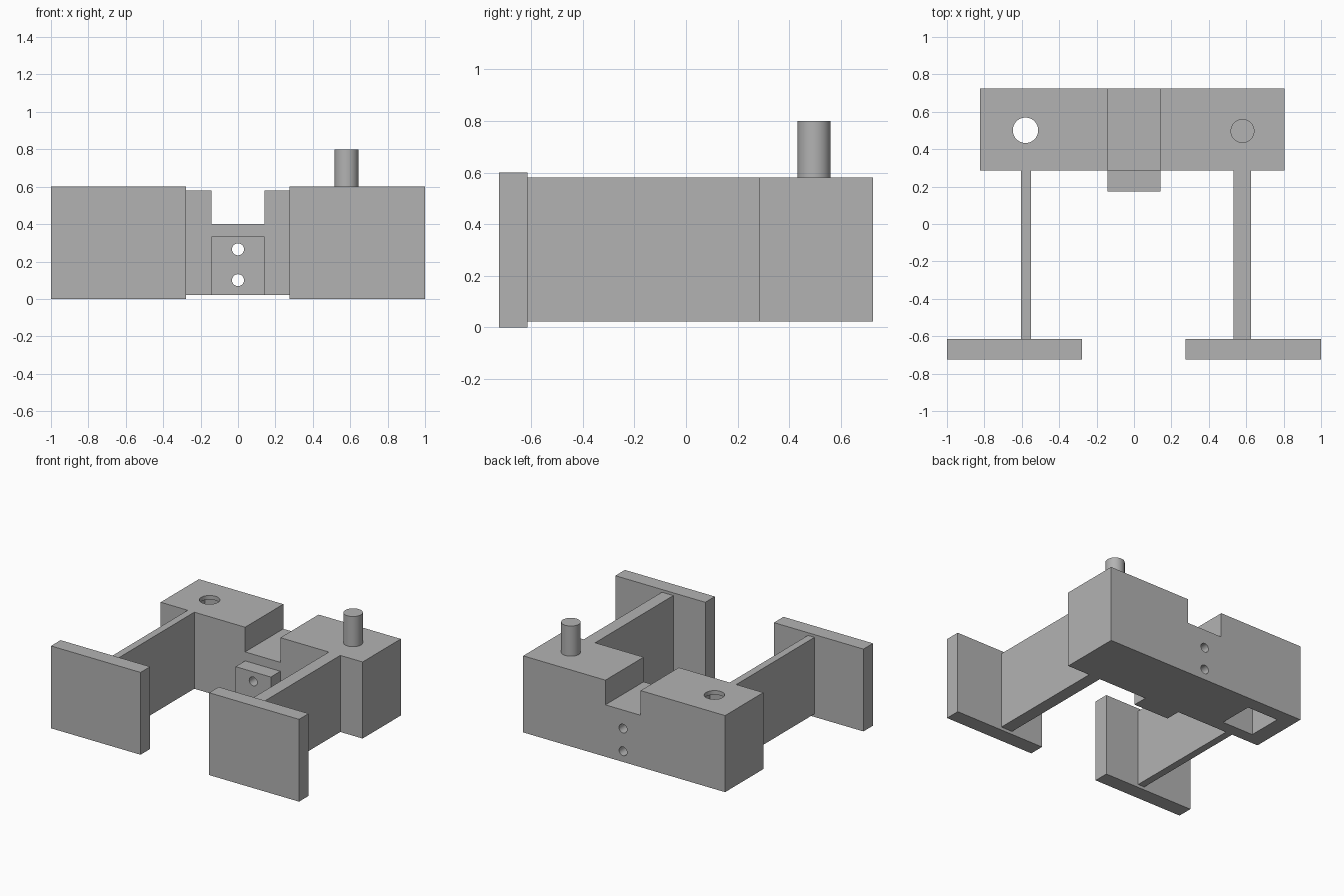
import bpy
import bmesh
import math
from mathutils import Matrix, Vector

if "Cube" in bpy.data.objects:
    bpy.data.objects.remove(bpy.data.objects["Cube"], do_unlink=True)

grey = bpy.data.materials.new("plain grey")
grey.use_nodes = True
colour = (0.45, 0.45, 0.45, 1)
grey.diffuse_color = colour
grey.node_tree.nodes["Principled BSDF"].inputs["Base Color"].default_value = colour


def finish(bm, name):
    bmesh.ops.recalc_face_normals(bm, faces=bm.faces)
    mesh = bpy.data.meshes.new(name)
    bm.to_mesh(mesh)
    bm.free()
    mesh.materials.append(grey)
    obj = bpy.data.objects.new(name, mesh)
    bpy.context.collection.objects.link(obj)
    return obj


def box(name, x, y, z):
    """Box from (min, max) ranges on each axis."""
    bm = bmesh.new()
    bmesh.ops.create_cube(bm, size=1)
    for v in bm.verts:
        v.co = Vector([(r[0] + r[1]) / 2 + c * (r[1] - r[0])
                       for r, c in zip((x, y, z), v.co)])
    return finish(bm, name)


def cylinder(name, centre, radius, length, along_y=False):
    bm = bmesh.new()
    turn = Matrix.Rotation(math.pi / 2 if along_y else 0, 4, 'X')
    bmesh.ops.create_cone(bm, cap_ends=True, segments=48, radius1=radius,
                          radius2=radius, depth=length,
                          matrix=Matrix.Translation(centre) @ turn)
    return finish(bm, name)


def prism_y(name, profile, y0, y1):
    """Extrude an (x, z) profile along y."""
    bm = bmesh.new()
    face = bm.faces.new([bm.verts.new((x, y0, z)) for x, z in profile])
    new = bmesh.ops.extrude_face_region(bm, geom=[face])["geom"]
    bmesh.ops.translate(bm, vec=(0, y1 - y0, 0),
                        verts=[g for g in new if isinstance(g, bmesh.types.BMVert)])
    return finish(bm, name)


def cut(target, cutters):
    """Subtract the cutters, bake the result and drop the cutters."""
    for c in cutters:
        c.hide_render = True
        mod = target.modifiers.new("cut", 'BOOLEAN')
        mod.operation, mod.solver, mod.object = 'DIFFERENCE', 'EXACT', c
    bpy.context.view_layer.update()
    graph = bpy.context.evaluated_depsgraph_get()
    baked = bpy.data.meshes.new_from_object(target.evaluated_get(graph))
    target.modifiers.clear()
    target.data = baked
    for c in cutters:
        bpy.data.objects.remove(c, do_unlink=True)


def smooth(obj):
    bpy.ops.object.select_all(action='DESELECT')
    obj.select_set(True)
    bpy.context.view_layer.objects.active = obj
    bpy.ops.object.shade_smooth_by_angle(angle=math.radians(30))


BOTTOM, TOP = 0.022, 0.58
BACK, FRONT = 0.725, 0.285
SLOT = 0.142
PEG_X, PEG_Y = 0.58, 0.497


def bolt_holes():
    return [cylinder("bolt_cutter", (0, 0.5, z), 0.032, 1, True)
            for z in (0.1, 0.265)]


# Cross block with its central slot
block = prism_y("cross_block", [
    (-0.823, BOTTOM), (0.805, BOTTOM), (0.805, TOP), (SLOT, TOP),
    (SLOT, 0.4), (-SLOT, 0.4), (-SLOT, TOP), (-0.823, TOP)], FRONT, BACK)

# Bolt holes, peg socket and the square pocket under it
socket = cylinder("socket_cutter", (-PEG_X, PEG_Y + 0.004, TOP), 0.068, 0.3)
pocket = box("pocket_cutter", (-PEG_X - 0.125, -PEG_X + 0.125),
             (PEG_Y - 0.125, PEG_Y + 0.13), (-0.1, TOP - 0.03))
cut(block, bolt_holes() + [socket, pocket])

# Bolted boss on the front of the block
boss = box("bolt_boss", (-SLOT, SLOT), (0.175, FRONT), (BOTTOM, 0.335))
cut(boss, bolt_holes())

# Upright peg
peg = cylinder("peg", (PEG_X, PEG_Y, 0.68), 0.064, 0.24)

# Arms and end plates on both sides
for side, arm_x, plate_x in (
        ("right", (-0.605, -0.552), (-1, -0.278)),
        ("left", (0.533, 0.625), (0.275, 1))):
    box(side + "_arm", arm_x, (-0.615, FRONT), (BOTTOM, TOP))
    box(side + "_end_plate", plate_x, (-0.725, -0.615), (0, 0.6))

for part in (block, boss, peg):
    smooth(part)
